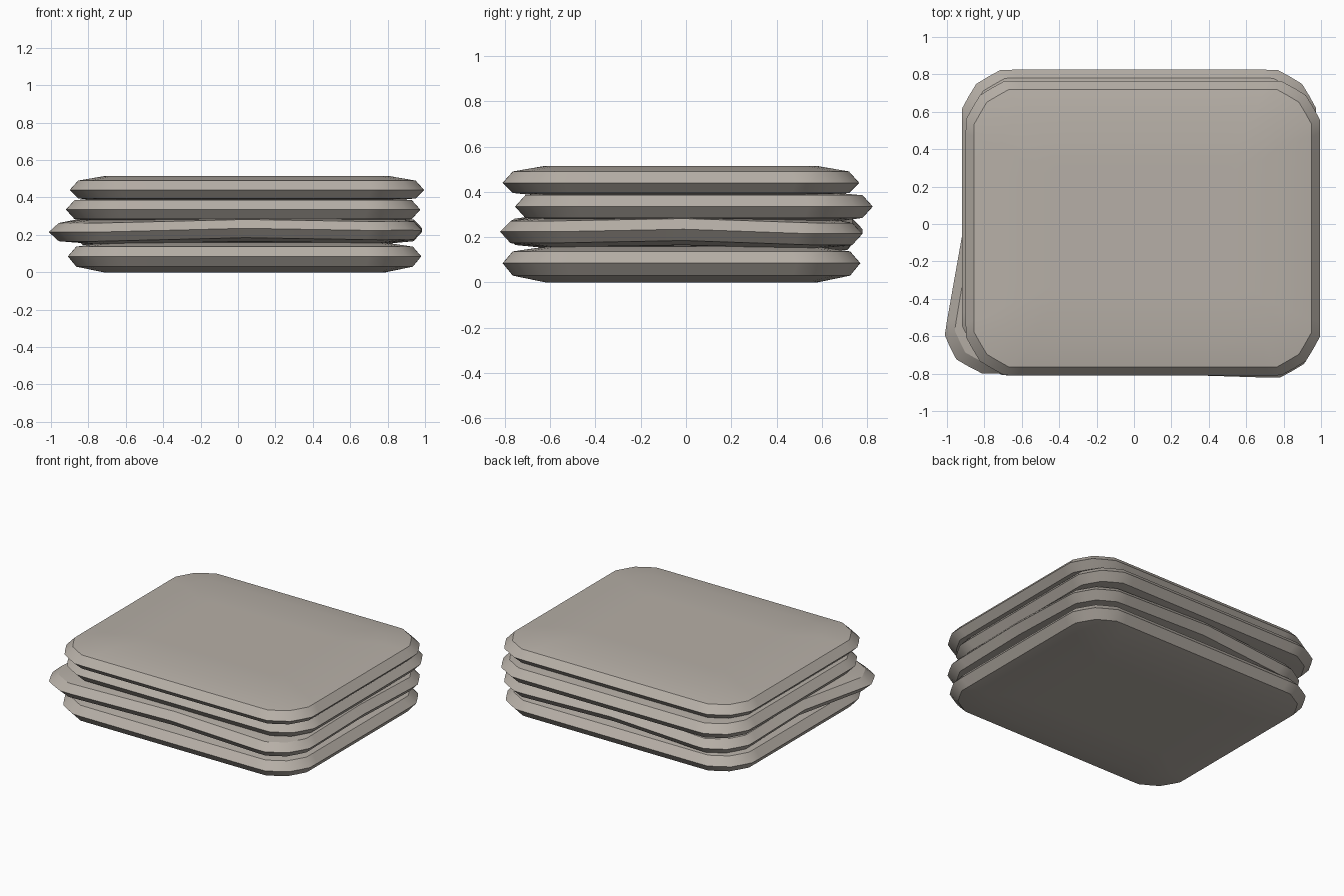
import bpy, bmesh, math

if "Cube" in bpy.data.objects:
    bpy.data.objects.remove(bpy.data.objects["Cube"])

fabric = bpy.data.materials.new("warm grey fabric")
fabric.diffuse_color = (0.47, 0.43, 0.385, 1)
fabric.use_nodes = True
fabric.node_tree.nodes["Principled BSDF"].inputs["Base Color"].default_value = fabric.diffuse_color

CORNER, STEPS, SIDE = 0.28, 6, 6


def outline(hx, hy, inset):
    """Rounded rectangle, inset from the slab's widest line."""
    pts = []
    r = max(CORNER - inset * 0.6, 0.05)
    ax, ay = hx - inset, hy - inset
    for k, (sx, sy) in enumerate([(1, 1), (-1, 1), (-1, -1), (1, -1)]):
        cx, cy = sx * (ax - r), sy * (ay - r)
        for i in range(STEPS + 1):
            a = math.pi / 2 * (k + i / STEPS)
            # slight gathers in the corner cloth
            rr = r + (0.008 if i % 2 and inset < 0.1 else 0)
            pts.append((cx + rr * math.cos(a), cy + rr * math.sin(a)))
        # points along the straight side, so the slab can bend
        nsx, nsy = [(-1, 1), (-1, -1), (1, -1), (1, 1)][k]
        ex, ey = pts[-1]
        a = math.pi / 2 * (k + 1)
        nx, ny = nsx * (ax - r) + r * math.cos(a), nsy * (ay - r) + r * math.sin(a)
        for i in range(1, SIDE):
            t = i / SIDE
            pts.append((ex + (nx - ex) * t, ey + (ny - ey) * t))
    return pts


def slab(name, x0, x1, y0, y1, zs, warp=None):
    """Padded slab: rings from the underside to the top, closed by caps."""
    cx, cy, hx, hy = (x0 + x1) / 2, (y0 + y1) / 2, (x1 - x0) / 2, (y1 - y0) / 2
    bm = bmesh.new()
    z_lo, z_lo_edge, z_mid, z_hi_edge, z_hi = zs
    levels = [(0.45, z_lo), (0.19, z_lo), (0.045, z_lo_edge), (0, z_mid),
              (0.045, z_hi_edge), (0.19, z_hi), (0.45, z_hi)]
    rings = []
    for inset, z in levels:
        ring = []
        for x, y in outline(hx, hy, inset):
            dx = dy = dz = 0
            if warp:
                dx, dy, dz = warp(x / hx, y / hy)
            ring.append(bm.verts.new((cx + x + dx, cy + y + dy, z + dz)))
        rings.append(ring)
    n = len(rings[0])
    for a, b in zip(rings, rings[1:]):
        for i in range(n):
            j = (i + 1) % n
            bm.faces.new((a[i], a[j], b[j], b[i]))
    bm.faces.new(rings[0][::-1])
    bm.faces.new(rings[-1])
    bmesh.ops.recalc_face_normals(bm, faces=bm.faces)
    me = bpy.data.meshes.new(name)
    bm.to_mesh(me)
    bm.free()
    me.materials.append(fabric)
    ob = bpy.data.objects.new(name, me)
    bpy.context.collection.objects.link(ob)
    bpy.ops.object.select_all(action='DESELECT')
    bpy.context.view_layer.objects.active = ob
    ob.select_set(True)
    bpy.ops.object.shade_smooth_by_angle(angle=math.radians(25))


def crooked(u, v):
    """Front left corner pushed out, back left sagging, middles of edges lifted."""
    left, right = max(0, -u), max(0, u)
    front, back = max(0, -v), max(0, v)
    fl, bl, fr = left * front, left * back, right * front
    dx = -0.14 * fl + 0.05 * bl
    dy = -0.03 * fr - 0.03 * bl
    lift = 0.02 * (1 - min(1, abs(u * v) * 1.4))
    return dx, dy, lift - 0.03 * bl + 0.012 * fr


# stack, bottom to top
slab("bottom_cushion", -0.91, 0.98, -0.81, 0.77, (0.0, 0.03, 0.085, 0.137, 0.158))
slab("crooked_cushion", -0.91, 0.985, -0.80, 0.78, (0.145, 0.165, 0.215, 0.262, 0.28), crooked)
slab("third_cushion", -0.92, 0.975, -0.755, 0.825, (0.265, 0.285, 0.335, 0.385, 0.398))
slab("top_cushion", -0.90, 0.995, -0.81, 0.765, (0.38, 0.395, 0.44, 0.49, 0.515))
